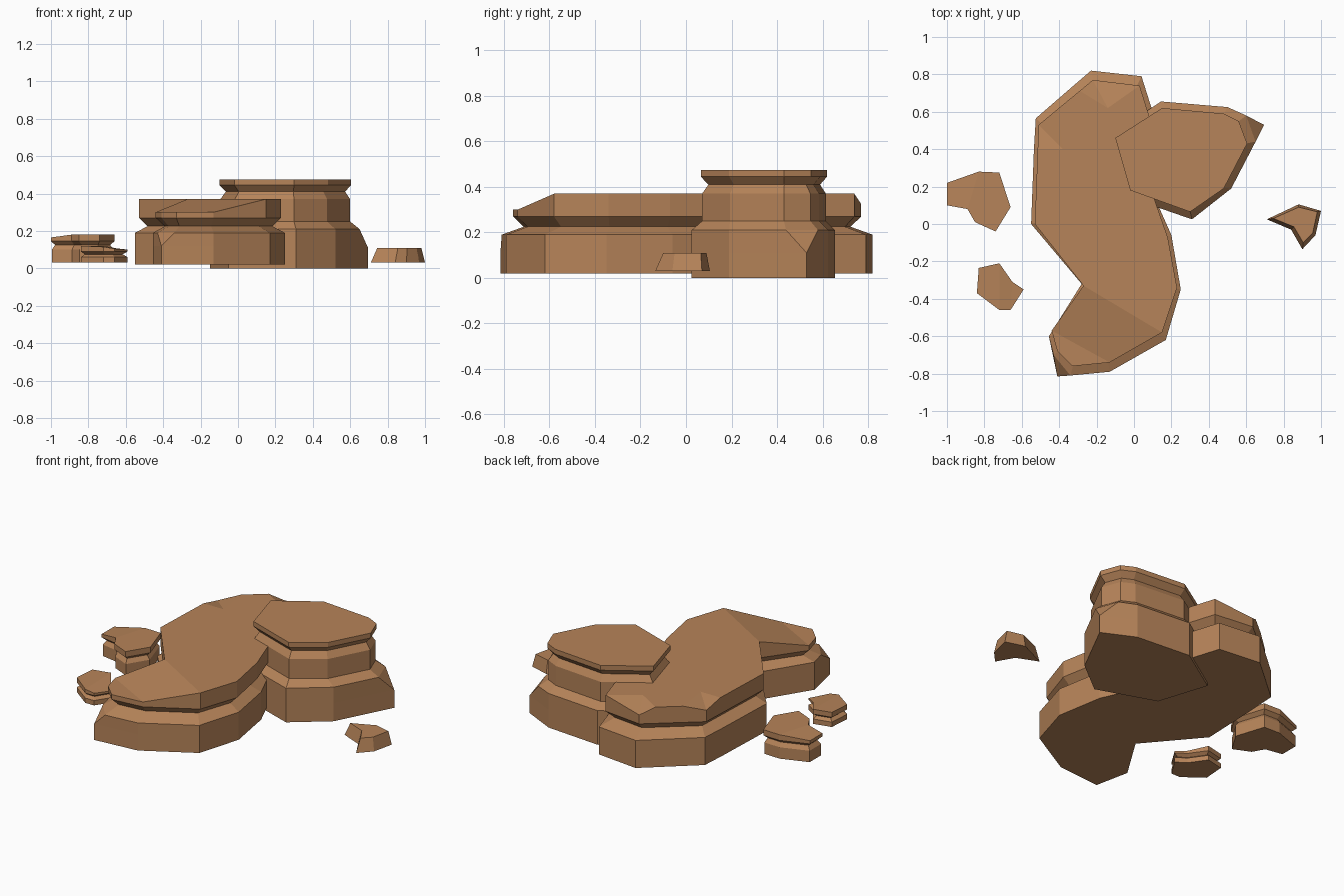
import bpy, bmesh
from mathutils import Vector

if "Cube" in bpy.data.objects:
    bpy.data.objects.remove(bpy.data.objects["Cube"])

mat = bpy.data.materials.new("sandstone")
mat.diffuse_color = (0.47, 0.23, 0.10, 1)
mat.use_nodes = True
mat.node_tree.nodes["Principled BSDF"].inputs["Base Color"].default_value = mat.diffuse_color


def inset(pts, d):
    """Move a clockwise outline inward by d with mitred corners."""
    out, n = [], len(pts)
    for i in range(n):
        a, b, c = (Vector(pts[(i + k) % n]) for k in (-1, 0, 1))
        e1, e2 = (b - a).normalized(), (c - b).normalized()
        n1, n2 = Vector((e1.y, -e1.x)), Vector((e2.y, -e2.x))
        p = b + (n1 + n2) * d / max(1 + n1.dot(n2), 0.5)
        out.append((p.x, p.y))
    return out


def loft(name, layers, caps=None, extra=()):
    """Stack outlines (points, height or heights) into a faceted rock."""
    bm = bmesh.new()
    rings = []
    for pts, z in layers:
        zs = z if isinstance(z, list) else [z] * len(pts)
        rings.append([bm.verts.new((x, y, h)) for (x, y), h in zip(pts, zs)])
    n = len(rings[0])
    for r, s in zip(rings, rings[1:]):
        for i in range(n):
            j = (i + 1) % n
            bm.faces.new((r[i], r[j], s[j], s[i]))
    bm.faces.new(rings[0])
    top = rings[-1] + [bm.verts.new(p) for p in extra]
    for cap in caps or [range(n)]:
        bm.faces.new([top[i] for i in cap])
    bmesh.ops.remove_doubles(bm, verts=bm.verts[:], dist=0.0005)
    bmesh.ops.recalc_face_normals(bm, faces=bm.faces[:])
    me = bpy.data.meshes.new(name)
    bm.to_mesh(me)
    bm.free()
    me.materials.append(mat)
    ob = bpy.data.objects.new(name, me)
    bpy.context.collection.objects.link(ob)
    return ob


# Long curved slab: wide base, pinched neck, overhanging cap
top = [(-.22, .77), (.03, .74), (.08, .58), (.05, .35), (.11, .13), (.18, -.07),
       (.23, -.34), (.15, -.58), (-.13, -.74), (-.33, -.76), (-.41, -.68),
       (-.44, -.57), (-.27, -.33), (-.53, 0), (-.515, .40), (-.51, .53),
       (-.41, .613), (-.29, .712)]
base = [(-.23, .82), (.04, .79), (.10, .60), (.07, .35), (.12, .12), (.20, -.06),
        (.25, -.35), (.17, -.62), (-.13, -.79), (-.41, -.815), (-.41, -.815),
        (-.455, -.60), (-.28, -.32), (-.55, 0), (-.535, .40), (-.525, .565),
        (-.42, .656), (-.30, .76)]
shoulder = base[:]
shoulder[9], shoulder[10] = (-.34, -.81), (-.43, -.70)
heights = [.37] * 18
heights[0], heights[15] = .325, .34          # chipped back corners
heights[8:12] = [.30] * 4                    # sloping front end
loft("long_slab",
     [(base, .02), (base, .12), (shoulder, .19), (inset(top, .045), .225),
      (top, .27), (top, heights)],
     caps=[[1, 2, 3, 4, 5, 6, 7, 12, 13, 14, 19, 16, 17, 18],
           [0, 1, 18], [17, 0, 18], [14, 15, 19], [15, 16, 19],
           [7, 8, 11, 12], [8, 9, 10, 11]],
     extra=[(-.14, .62, .37), (-.38, .40, .37)])

# Taller round rock
top = [(-.10, .46), (.15, .62), (.48, .59), (.56, .55), (.605, .43),
       (.48, .19), (.30, .065), (-.02, .18)]
base = [(-.15, .46), (.145, .655), (.50, .625), (.695, .53), (.695, .53),
        (.52, .19), (.31, .025), (-.05, .15)]
shoulder = base[:]
shoulder[3], shoulder[4] = (.60, .58), (.65, .44)
loft("tall_rock",
     [(base, 0), (base, .11), (shoulder, .21), (inset(top, .005), .25),
      (inset(top, .005), .37), (inset(top, .03), .41), (top, .445), (top, .475)])

# Larger left pebble with overhanging cap
o = [(-1, .22), (-.83, .28), (-.72, .275), (-.66, .09), (-.74, -.04),
     (-.85, .01), (-.89, .08), (-1, .10)]
loft("left_pebble_large",
     [(inset(o, .005), .03), (inset(o, .005), .10), (inset(o, .022), .125),
      (o, .145), (o, [.165] + [.18] * 6 + [.165])],
     caps=[[0, 1, 6, 7], [1, 2, 3, 4, 5, 6]])

# Smaller left pebble
o = [(-.83, -.235), (-.72, -.21), (-.65, -.31), (-.59, -.35), (-.66, -.46),
     (-.72, -.46), (-.84, -.37)]
loft("left_pebble_small",
     [(o, .03), (o, .06), (inset(o, .02), .075), (o, .09),
      (o, [.12, .12, .107, .10, .105, .115, .12])],
     caps=[[0, 1, 5, 6], [1, 2, 4, 5], [2, 3, 4]])

# Right pebble: simple tapered chip
o = [(.71, .025), (.88, .105), (1, .07), (.97, -.06), (.90, -.135), (.84, -.03)]
t = [(.745, .03), (.88, .09), (.98, .065), (.955, -.05), (.905, -.10), (.855, -.015)]
loft("right_pebble", [(o, .03), (t, .11)])
